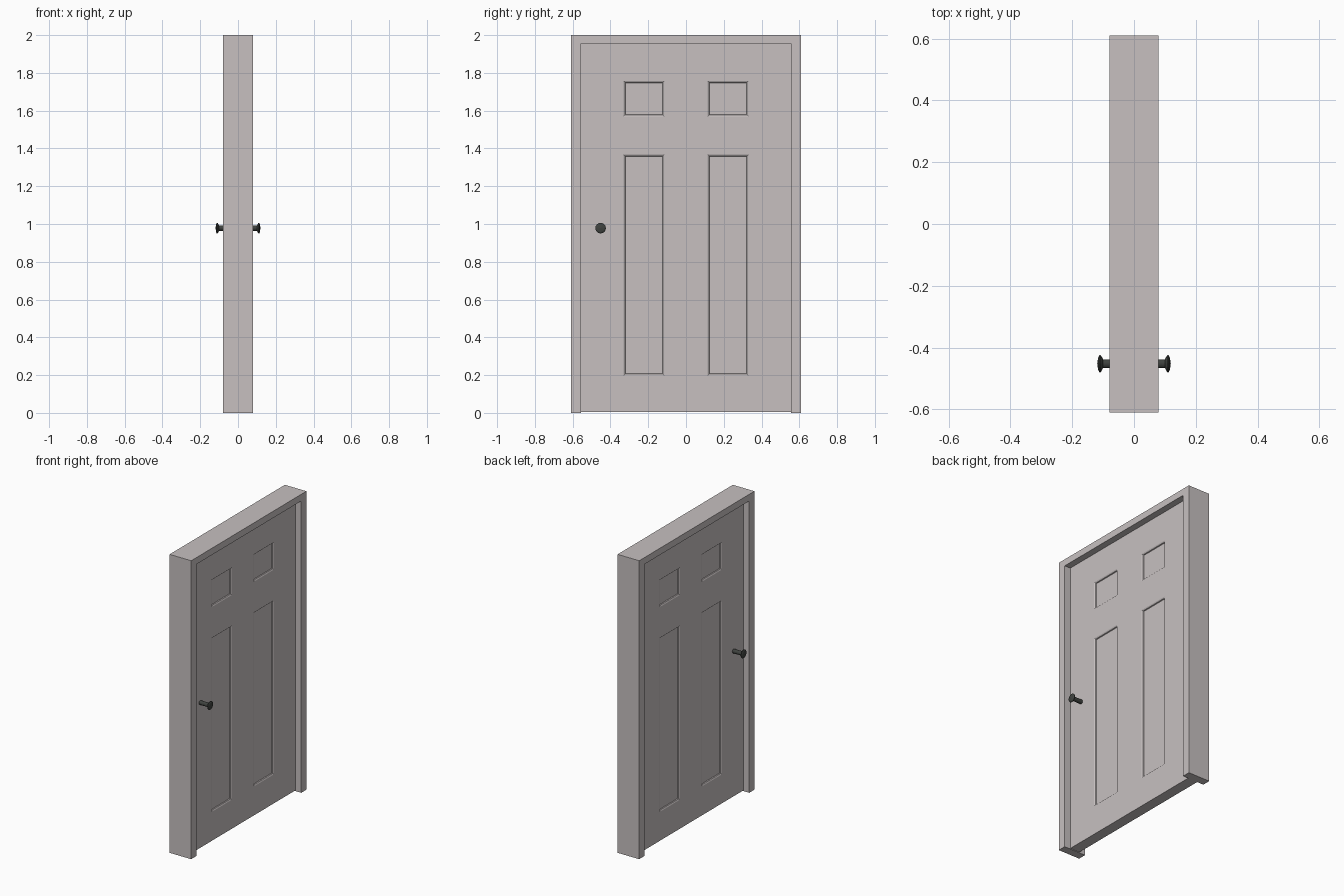
import bpy, bmesh, math
from mathutils import Matrix

if "Cube" in bpy.data.objects:
    bpy.data.objects.remove(bpy.data.objects["Cube"])


def material(name, rgb):
    m = bpy.data.materials.new(name)
    m.diffuse_color = (*rgb, 1)
    m.use_nodes = True
    m.node_tree.nodes["Principled BSDF"].inputs["Base Color"].default_value = m.diffuse_color
    return m


PAINT = material("warm_grey_paint", (0.57, 0.53, 0.53))
METAL = material("dark_metal", (0.05, 0.055, 0.05))


def finish(bm, name, mat, mirror=False):
    me = bpy.data.meshes.new(name)
    bm.to_mesh(me)
    bm.free()
    ob = bpy.data.objects.new(name, me)
    bpy.context.collection.objects.link(ob)
    me.materials.append(mat)
    if mirror:
        mod = ob.modifiers.new("both_sides", 'MIRROR')
        mod.use_axis = (True, False, False)
        mod.merge_threshold = 0.0005
    return ob


HALF_W, OPEN_W, OPEN_H = 0.61, 0.555, 1.955
DOOR_X, DOOR_Z = 0.036, 0.004

# Door frame: U-shaped outline extruded through the wall depth
bm = bmesh.new()
outline = [(-HALF_W, 0), (-OPEN_W, 0), (-OPEN_W, OPEN_H), (OPEN_W, OPEN_H),
           (OPEN_W, 0), (HALF_W, 0), (HALF_W, 2), (-HALF_W, 2)]
face = bm.faces.new([bm.verts.new((-0.08, y, z)) for y, z in outline])
ext = bmesh.ops.extrude_face_region(bm, geom=[face])
bmesh.ops.translate(bm, vec=(0.16, 0, 0),
                    verts=[v for v in ext["geom"] if isinstance(v, bmesh.types.BMVert)])
bmesh.ops.recalc_face_normals(bm, faces=bm.faces[:])
finish(bm, "door_frame", PAINT)

# Door leaf: gridded face with four moulded panels, mirrored to the back
bm = bmesh.new()
ys = [-OPEN_W, -0.33, -0.115, 0.115, 0.33, OPEN_W]
zs = [DOOR_Z, 0.198, 1.367, 1.57, 1.757, OPEN_H]
grid = [[bm.verts.new((DOOR_X, y, z)) for y in ys] for z in zs]
panels = []
for r in range(5):
    for c in range(5):
        f = bm.faces.new((grid[r][c], grid[r][c + 1],
                          grid[r + 1][c + 1], grid[r + 1][c]))
        if r in (1, 3) and c in (1, 3):
            panels.append(f)
# Leaf edges back to the mid plane
rim = [e for e in bm.edges if e.is_boundary]
ext = bmesh.ops.extrude_edge_only(bm, edges=rim)
for v in ext["geom"]:
    if isinstance(v, bmesh.types.BMVert):
        v.co.x = 0
bmesh.ops.recalc_face_normals(bm, faces=bm.faces[:])
if panels[0].normal.x < 0:
    bmesh.ops.reverse_faces(bm, faces=bm.faces[:])
# Shallow slope, then a steep step down to the flat panel
for width, depth in ((0.011, -0.004), (0.003, -0.006)):
    bmesh.ops.inset_individual(bm, faces=panels, thickness=width, depth=depth)
finish(bm, "door_leaf", PAINT, mirror=True)

# Door knobs: lathed stem and flattened knob, mirrored to the back
bm = bmesh.new()
profile = [(0.030, 0.014), (0.100, 0.014), (0.104, 0.022), (0.108, 0.028),
           (0.112, 0.028), (0.116, 0.020), (0.119, 0.0)]
SIDES = 16
rings = []
for x, rad in profile[:-1]:
    rings.append([bm.verts.new((x, rad * math.cos(a), rad * math.sin(a)))
                  for a in (2 * math.pi * i / SIDES for i in range(SIDES))])
for lo, hi in zip(rings, rings[1:]):
    for i in range(SIDES):
        j = (i + 1) % SIDES
        bm.faces.new((lo[i], lo[j], hi[j], hi[i]))
tip = bm.verts.new((profile[-1][0], 0, 0))
for i in range(SIDES):
    bm.faces.new((rings[-1][i], rings[-1][(i + 1) % SIDES], tip))
bm.faces.new(rings[0][::-1])
bmesh.ops.recalc_face_normals(bm, faces=bm.faces[:])
bmesh.ops.transform(bm, matrix=Matrix.Translation((0, -0.452, 0.978)), verts=bm.verts[:])
finish(bm, "door_knobs", METAL, mirror=True)
